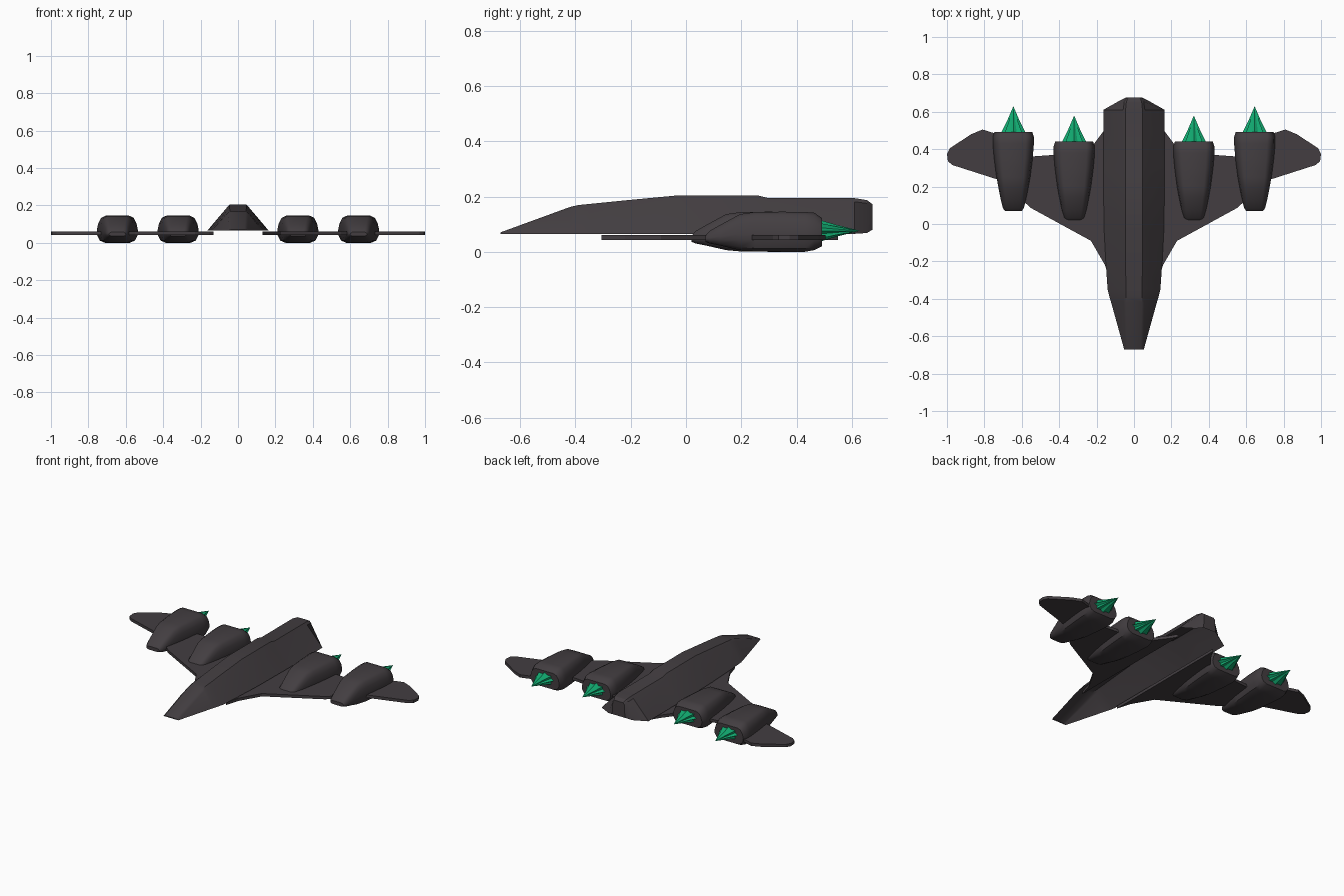
import bpy, bmesh, math

if "Cube" in bpy.data.objects:
    bpy.data.objects.remove(bpy.data.objects["Cube"])

def mat(name, rgb):
    m = bpy.data.materials.new(name)
    m.diffuse_color = (*rgb, 1)
    m.use_nodes = True
    m.node_tree.nodes["Principled BSDF"].inputs["Base Color"].default_value = m.diffuse_color
    return m

HULL = mat("dark_hull_grey", (0.056, 0.048, 0.053))
GREEN = mat("exhaust_green", (0.006, 0.42, 0.17))

def finish(name, bm, material, smooth=None):
    bmesh.ops.recalc_face_normals(bm, faces=bm.faces[:])
    me = bpy.data.meshes.new(name)
    bm.to_mesh(me)
    bm.free()
    me.materials.append(material)
    ob = bpy.data.objects.new(name, me)
    bpy.context.collection.objects.link(ob)
    if smooth:
        bpy.ops.object.select_all(action='DESELECT')
        ob.select_set(True)
        bpy.context.view_layer.objects.active = ob
        bpy.ops.object.shade_smooth_by_angle(angle=math.radians(smooth))
    return ob

def loft(sections, closed, cap_start, cap_end):
    bm = bmesh.new()
    rings = [[bm.verts.new(p) for p in s] for s in sections]
    n = len(rings[0])
    for a, b in zip(rings, rings[1:]):
        for i in range(n if closed else n - 1):
            j = (i + 1) % n
            bm.faces.new((a[i], a[j], b[j], b[i]))
    if cap_start:
        bm.faces.new(rings[0])
    if cap_end:
        bm.faces.new(rings[-1])
    return bm

# Fuselage: sloped shell, open underneath (y, half width, top half width, bottom z, top z)
stations = [
    (-0.672, 0.052, 0.045, 0.065, 0.070),
    (-0.42, 0.122, 0.054, 0.065, 0.162),
    (-0.39, 0.131, 0.055, 0.065, 0.169),
    (-0.35, 0.141, 0.056, 0.065, 0.173),
    (-0.22, 0.150, 0.057, 0.065, 0.186),
    (-0.03, 0.160, 0.058, 0.065, 0.204),
    (0.26, 0.164, 0.058, 0.065, 0.204),
    (0.30, 0.164, 0.058, 0.065, 0.194),
    (0.61, 0.164, 0.058, 0.065, 0.194),
    (0.655, 0.085, 0.052, 0.068, 0.187),
    (0.675, 0.045, 0.040, 0.080, 0.172)]

def hull_section(y, w, t, zb, zt):
    zs = zt - 0.1 * (zt - zb)
    half = [(w, zb), (t, zs), (t * 0.78, zt)]
    pts = half + [(-x, z) for x, z in reversed(half)]
    return [(x, y, z) for x, z in pts]

finish("fuselage", loft([hull_section(*s) for s in stations], False, True, True), HULL, 28)

# Wings: thin plates
outline = [(0.13, -0.305), (0.155, -0.22), (0.23, -0.09), (0.55, 0.085), (0.72, 0.235),
           (0.97, 0.315), (0.995, 0.335), (1.0, 0.375), (0.985, 0.405), (0.87, 0.48),
           (0.81, 0.505), (0.73, 0.48), (0.60, 0.38), (0.56, 0.36), (0.42, 0.37),
           (0.22, 0.42), (0.16, 0.50), (0.13, 0.55)]
for side, s in (("right", 1), ("left", -1)):
    rings = [[(s * x, y, z) for x, y in outline] for z in (0.042, 0.060)]
    finish(side + "_wing", loft(rings, True, True, True), HULL)

# Engine pods: (y, half width, bottom z, top z) measured on the inner pod
pod = [(0.020, 0.045, 0.036, 0.058), (0.035, 0.056, 0.030, 0.075),
       (0.075, 0.066, 0.022, 0.098), (0.145, 0.080, 0.006, 0.136),
       (0.20, 0.090, 0.001, 0.144), (0.30, 0.103, 0.0, 0.145),
       (0.38, 0.110, 0.0, 0.144), (0.415, 0.110, 0.006, 0.141),
       (0.442, 0.101, 0.020, 0.122)]

def pod_section(cx, dy, y, w, zb, zt):
    h = zt - zb
    half = [(0.60, 0.0), (0.85, 0.08), (0.98, 0.28), (1.0, 0.45),
            (0.93, 0.72), (0.80, 0.92), (0.60, 1.0)]
    pts = half + [(-a, b) for a, b in reversed(half)]
    return [(cx + a * w, y + dy, zb + b * h) for a, b in pts]

# Exhaust plume: ridged flat-shaded cone
def plume(cx, y0):
    n = 16
    rings = []
    for y, r in ((-0.01, 1.0), (0.055, 0.52), (0.136, 0.01)):
        ring = []
        for i in range(n):
            a = 2 * math.pi * i / n
            k = r * (1.0 if i % 2 == 0 else 0.74)
            ring.append((cx + 0.068 * k * math.cos(a), y0 + y, 0.076 + 0.040 * k * math.sin(a)))
        rings.append(ring)
    return loft(rings, True, True, True)

for side, s in (("right", 1), ("left", -1)):
    for pos, cx, dy in (("inner", 0.32, 0.0), ("outer", 0.645, 0.05)):
        secs = [pod_section(s * cx, dy, *p) for p in pod]
        finish(f"{side}_{pos}_engine", loft(secs, True, True, True), HULL, 40)
        finish(f"{side}_{pos}_exhaust", plume(s * cx, 0.442 + dy), GREEN)
